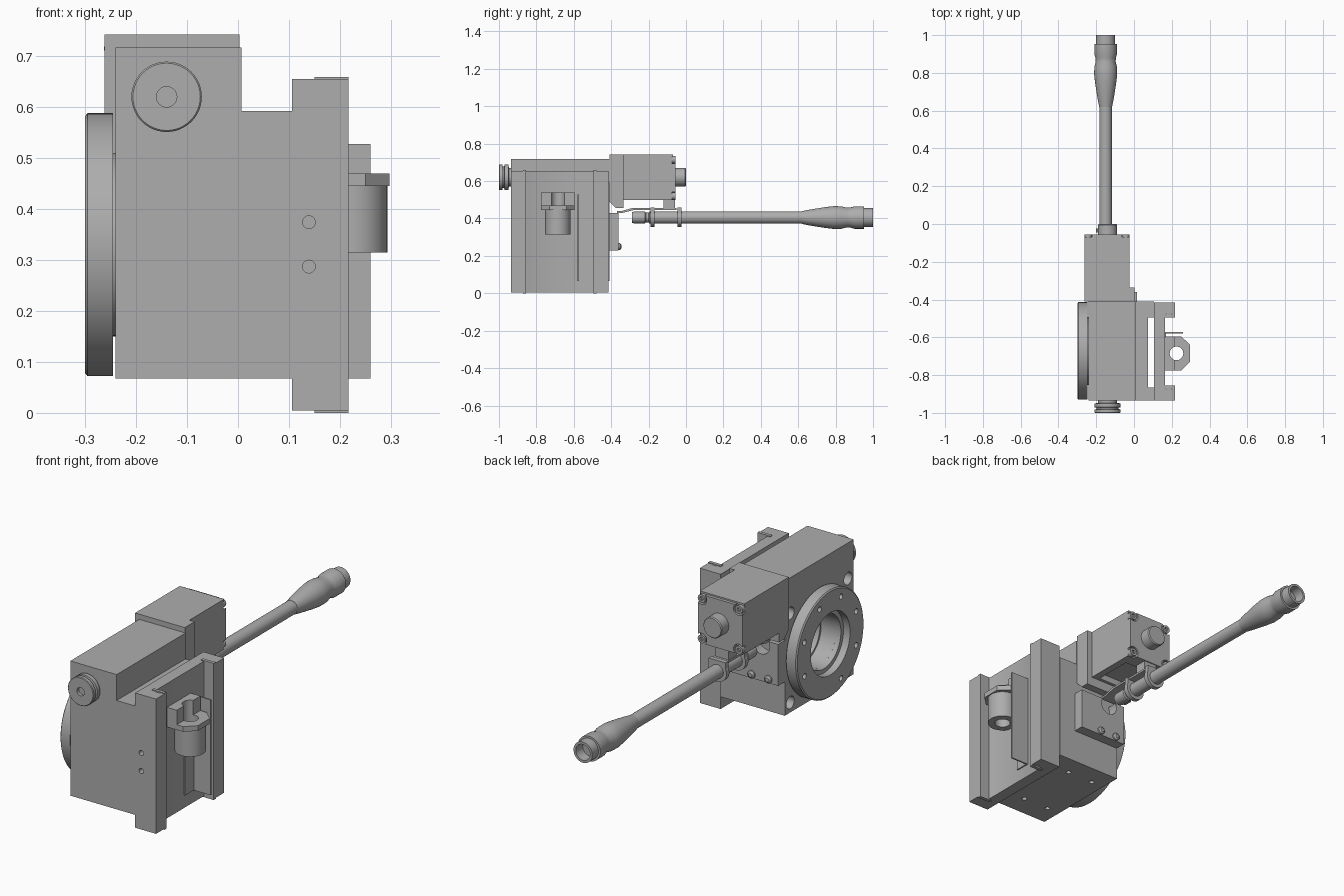
import bpy, bmesh, math
from mathutils import Vector

cube = bpy.data.objects.get("Cube")
if cube:
    bpy.data.objects.remove(cube, do_unlink=True)

grey = bpy.data.materials.new("machined_grey")
grey.use_nodes = True
grey.diffuse_color = (0.42, 0.42, 0.42, 1)
grey.node_tree.nodes["Principled BSDF"].inputs["Base Color"].default_value = (0.42, 0.42, 0.42, 1)


def finish(name, bm):
    bmesh.ops.remove_doubles(bm, verts=bm.verts, dist=1e-5)
    bmesh.ops.recalc_face_normals(bm, faces=bm.faces)
    mesh = bpy.data.meshes.new(name)
    bm.to_mesh(mesh)
    bm.free()
    mesh.materials.append(grey)
    ob = bpy.data.objects.new(name, mesh)
    bpy.context.collection.objects.link(ob)
    return ob


def box(name, lo, hi):
    bm = bmesh.new()
    bmesh.ops.create_cube(bm, size=1)
    lo, hi = Vector(lo), Vector(hi)
    for v in bm.verts:
        v.co = (lo + hi) / 2 + v.co * (hi - lo)
    return finish(name, bm)


def place(axis, t, a, b):
    # t runs along the axis, a and b are the other two in x, y, z order
    p = [a, b]
    p.insert("xyz".index(axis), t)
    return p


def extrude(name, axis, outline, t0, t1):
    bm = bmesh.new()
    face = bm.faces.new([bm.verts.new(place(axis, t0, a, b)) for a, b in outline])
    new = bmesh.ops.extrude_face_region(bm, geom=[face])["geom"]
    step = Vector(place(axis, t1 - t0, 0, 0))
    bmesh.ops.translate(bm, vec=step, verts=[g for g in new if isinstance(g, bmesh.types.BMVert)])
    return finish(name, bm)


def lathe(name, axis, centre, profile, closed=False, n=48):
    # profile points are (position along axis, radius)
    if not closed:
        profile = [(profile[0][0], 0)] + profile + [(profile[-1][0], 0)]
    bm = bmesh.new()
    rings = []
    for t, r in profile:
        if r == 0:
            rings.append([bm.verts.new(place(axis, t, *centre))] * n)
        else:
            rings.append([bm.verts.new(place(axis, t, centre[0] + r * math.cos(i * math.tau / n),
                                             centre[1] + r * math.sin(i * math.tau / n))) for i in range(n)])
    pairs = list(zip(rings, rings[1:])) + ([(rings[-1], rings[0])] if closed else [])
    for p, q in pairs:
        for i in range(n):
            j = (i + 1) % n
            bm.faces.new(list(dict.fromkeys([p[i], p[j], q[j], q[i]])))
    return finish(name, bm)


def rod(name, axis, centre, r, t0, t1, n=32):
    return lathe(name, axis, centre, [(t0, r), (t1, r)], n=n)


def cut(ob, cutters):
    bpy.context.view_layer.objects.active = ob
    for c in cutters:
        m = ob.modifiers.new("cut", "BOOLEAN")
        m.operation, m.solver, m.object = "DIFFERENCE", "EXACT", c
        bpy.ops.object.modifier_apply(modifier=m.name)
        bpy.data.objects.remove(c, do_unlink=True)


# Main housing: stepped block with a slot, a bore and bolt holes
DISC = (-0.672, 0.33)
body = extrude("housing", "y", [(-0.24, 0.067), (0.106, 0.067), (0.106, 0.592),
                                (0.007, 0.592), (0.007, 0.717), (-0.24, 0.717)], -0.935, -0.41)
cutters = [box("c", (0.074, -0.865, 0), (0.2, -0.495, 0.8)),
           lathe("c", "x", DISC, [(-0.3, 0.13), (-0.16, 0.13), (-0.16, 0.12), (0.09, 0.12)])]
cutters += [rod("c", "y", (0.139, z), 0.0125, -1, -0.9) for z in (0.287, 0.374)]
for dy in (-0.22, 0.22):
    for dz in (-0.215, 0.215):
        cutters.append(rod("c", "x", (DISC[0] + dy, DISC[1] + dz), 0.03, -0.3, -0.17))
for x in (-0.17, -0.03):
    for y in (-0.83, -0.51):
        cutters.append(rod("c", "z", (x, y), 0.012, 0, 0.12))
cut(body, cutters)

# Clamp rail: channel section with hooked inner edges
half = [(0.106, 0.26), (0.217, 0.26), (0.217, 0.185), (0.2, 0.185),
        (0.195, 0.2), (0.172, 0.2), (0.164, 0.185)]
mid = -0.675
outline = [(x, mid + d) for x, d in half] + [(x, mid - d) for x, d in reversed(half)]
rail = extrude("clamp_rail", "z", outline, 0.005, 0.655)
cut(rail, [rod("c", "y", (0.139, z), 0.0125, -1, -0.9) for z in (0.287, 0.374)])
for s in (-1, 1):
    y = mid + s * 0.188
    box("rail_strip", (0.15, y - 0.008, 0), (0.217, y + 0.008, 0.659))

# Thin angle plate in the channel
box("guard_plate", (0.16, -0.58, 0.067), (0.26, -0.573, 0.527))
box("guard_foot", (0.16, -0.645, 0.067), (0.17, -0.575, 0.285))

# Clamp block with round sleeve
HUB = (0.225, -0.685)
plate = extrude("clamp_plate", "z", [(0.16, -0.595), (0.25, -0.595), (0.297, -0.64),
                                     (0.297, -0.73), (0.25, -0.775), (0.16, -0.775)], 0.445, 0.47)
upright = box("clamp_upright", (0.16, -0.775, 0.47), (0.216, -0.595, 0.54))
for ob in (plate, upright):
    cut(ob, [rod("c", "z", HUB, 0.036, 0.4, 0.6)])
lathe("clamp_sleeve", "z", HUB, [(0.315, 0.036), (0.315, 0.068), (0.445, 0.068), (0.445, 0.036)], closed=True)

# Mounting flange with a ring of bolt holes
flange = lathe("mounting_flange", "x", DISC,
               [(-0.3, 0.15), (-0.3, 0.252), (-0.295, 0.258), (-0.245, 0.258), (-0.245, 0.18),
                (-0.238, 0.18), (-0.238, 0.13), (-0.265, 0.13), (-0.265, 0.15)], closed=True, n=80)
cut(flange, [rod("c", "x", (DISC[0] + 0.213 * math.cos(a), DISC[1] + 0.213 * math.sin(a)), 0.013, -0.32, -0.26, 16)
             for a in [(i + 0.5) * math.tau / 8 for i in range(8)]])

# Front and rear knobs on the drive shaft
SHAFT = (-0.14, 0.62)
knob = lathe("front_knob", "y", SHAFT, [(-1, 0.066), (-0.997, 0.069), (-0.982, 0.069), (-0.98, 0.058),
                                        (-0.972, 0.058), (-0.97, 0.069), (-0.95, 0.069),
                                        (-0.947, 0.05), (-0.93, 0.05)])
cut(knob, [rod("c", "y", SHAFT, 0.02, -1.1, -0.985)])
lathe("rear_knob", "y", SHAFT, [(-0.06, 0.05), (-0.005, 0.05), (0, 0.046)])

# Gearbox behind the housing, with notched corners for its screws
extrude("gearbox_flange", "x", [(-0.41, 0.49), (-0.375, 0.455), (-0.335, 0.455),
                                (-0.335, 0.742), (-0.41, 0.742)], -0.262, 0.003)
gearbox = box("gearbox", (-0.262, -0.34, 0.5), (-0.025, -0.055, 0.735))
corners = [(x, z) for x in (-0.243, -0.044) for z in (0.52, 0.715)]
cut(gearbox, [box("c", (-0.225, -0.32, 0.45), (-0.06, -0.13, 0.53))] +
    [rod("c", "y", c, 0.028, -0.075, 0) for c in corners])
for c in corners:
    screw = rod("gearbox_screw", "y", c, 0.02, -0.08, -0.055, 20)
    cut(screw, [rod("c", "y", c, 0.01, -0.065, 0, 6)])
box("gearbox_lid", (-0.262, -0.335, 0.732), (-0.025, -0.07, 0.742))

# Rear stop block with a round notch and two screws
LEVER = (-0.15, 0.405)
stop = box("stop_block", (-0.24, -0.415, 0.23), (0.015, -0.36, 0.43))
cut(stop, [rod("c", "y", LEVER, 0.045, -0.41, -0.3)])
for x in (-0.19, -0.1):
    lathe("stop_screw", "y", (x, 0.25), [(-0.365, 0.018), (-0.352, 0.018), (-0.346, 0.01)], n=20)

# Lever bracket: bent arm, hanger and collars
extrude("lever_arm", "x", [(-0.37, 0.43), (-0.34, 0.43), (-0.28, 0.445), (-0.05, 0.445),
                           (-0.05, 0.455), (-0.29, 0.455), (-0.345, 0.44), (-0.37, 0.44)], -0.19, -0.11)
box("lever_hanger", (-0.185, -0.12, 0.45), (-0.115, -0.06, 0.505))
for y in (-0.19, -0.045):
    rod("lever_collar", "y", LEVER, 0.05, y, y + 0.022)
    box("collar_clip", (-0.195, y, 0.42), (-0.105, y + 0.022, 0.458))

# Lever rod with waisted hollow grip
lathe("lever_rod", "y", LEVER, [(-0.29, 0.028), (-0.28, 0.031), (-0.22, 0.031), (-0.215, 0.026),
                                (-0.2, 0.026), (-0.195, 0.033), (0.64, 0.033)])
lathe("lever_grip", "y", LEVER, [(0.62, 0.034), (0.66, 0.042), (0.74, 0.055), (0.79, 0.061), (0.83, 0.06),
                                 (0.86, 0.053), (0.88, 0.054), (0.9, 0.06), (0.953, 0.06), (0.953, 0.05),
                                 (1, 0.05), (1, 0.038), (0.95, 0.036)])

# Smooth the round parts, keep hard edges crisp
for ob in bpy.context.scene.objects:
    if ob.type == "MESH" and grey.name in ob.data.materials:
        bpy.ops.object.select_all(action="DESELECT")
        ob.select_set(True)
        bpy.context.view_layer.objects.active = ob
        bpy.ops.object.shade_smooth_by_angle(angle=math.radians(30))
